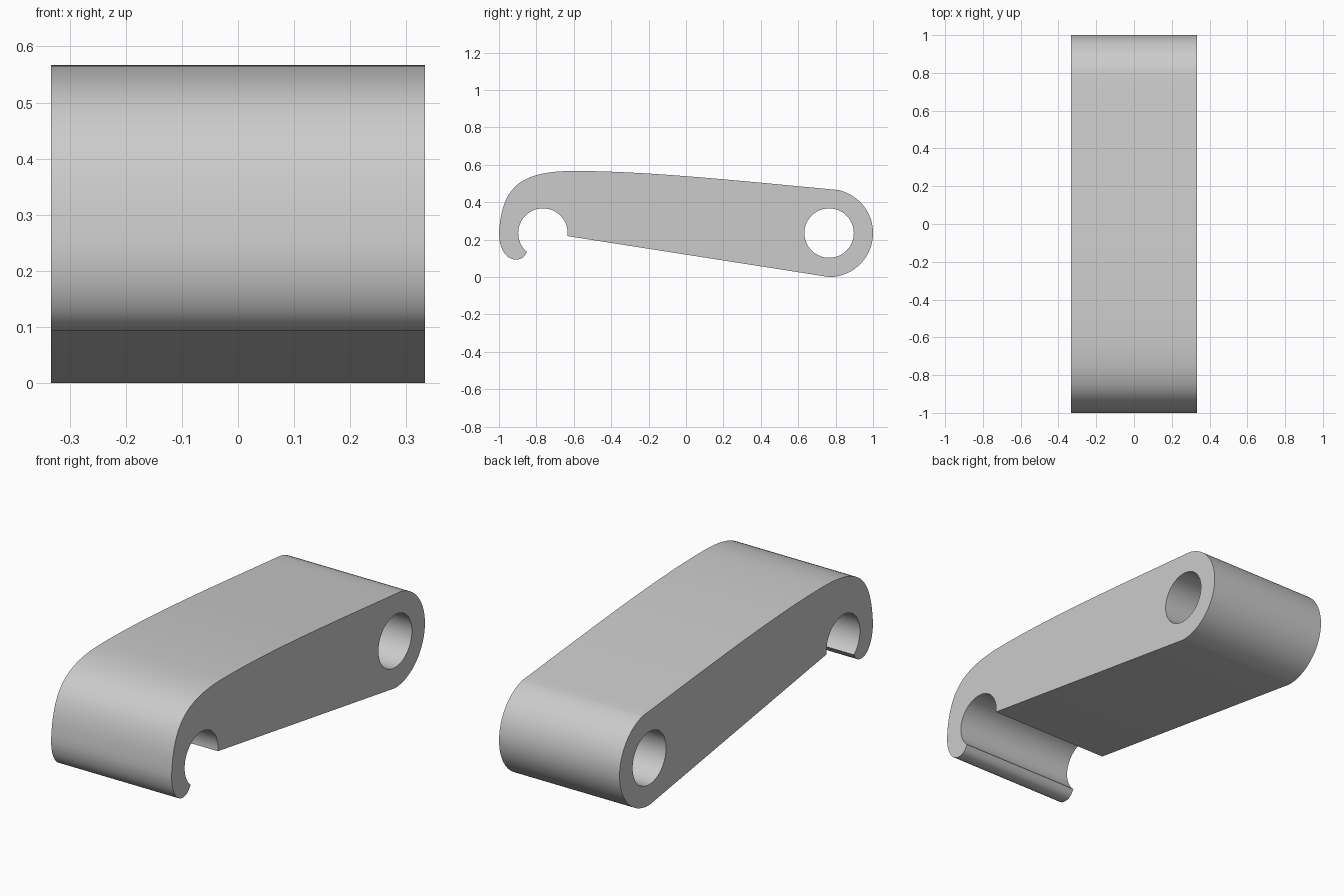
import bpy
import bmesh
from math import cos, sin, radians
from mathutils import Vector
from mathutils.geometry import interpolate_bezier

cube = bpy.data.objects.get("Cube")
if cube:
    bpy.data.objects.remove(cube, do_unlink=True)

HALF_WIDTH = 0.333
AXLE_Z = 0.235
AXLE_Y = 0.765
BORE = 0.132


def arc(y, radius, start, end, count):
    """Points of an arc in the side plane, angles in degrees."""
    angles = [radians(start + (end - start) * i / count) for i in range(count + 1)]
    return [Vector((y + radius * cos(a), AXLE_Z + radius * sin(a))) for a in angles]


def bezier(a, b, c, d, count=24):
    """Curve points without the last one, so that pieces chain together."""
    return [p.to_2d() for p in interpolate_bezier(
        *[Vector((*p, 0)) for p in (a, b, c, d)], count + 1)][:-1]


# Side outline: rounded rear end, gently curved top, nose, hook tip, open bore
nose, crown, tip = (-1, 0.235), (-0.6, 0.567), (-0.91, 0.093)
outline = arc(AXLE_Y, AXLE_Z, -90, 79, 48)
outline += bezier(outline.pop(), (0.3, 0.513), (-0.2, 0.567), crown)
outline += bezier(crown, (-0.9, 0.567), (-0.985, 0.47), nose)
outline += bezier(nose, (-1, 0.15), (-0.96, 0.093), tip, 12)
outline += bezier(tip, (-0.88, 0.093), (-0.865, 0.108), (-0.853, 0.13), 8)
outline += arc(-AXLE_Y, BORE, 230, -7, 48)

# Closed rear bore
hole = arc(AXLE_Y, BORE, 0, 360, 64)[:-1]

# Fill the outline around the bore and extrude across the width
bm = bmesh.new()
edges = []
for loop in (outline, hole):
    verts = [bm.verts.new((-HALF_WIDTH, p.x, p.y)) for p in loop]
    edges += [bm.edges.new((v, verts[i - 1])) for i, v in enumerate(verts)]
bmesh.ops.triangle_fill(bm, edges=edges, use_beauty=True, normal=(-1, 0, 0))
result = bmesh.ops.extrude_face_region(bm, geom=bm.faces[:])
moved = [g for g in result["geom"] if isinstance(g, bmesh.types.BMVert)]
bmesh.ops.translate(bm, verts=moved, vec=(2 * HALF_WIDTH, 0, 0))
bmesh.ops.recalc_face_normals(bm, faces=bm.faces[:])

mesh = bpy.data.meshes.new("hook_link")
bm.to_mesh(mesh)
bm.free()
link = bpy.data.objects.new("hook_link", mesh)
bpy.context.collection.objects.link(link)

# Plain grey
grey = bpy.data.materials.new("light_grey")
grey.use_nodes = True
colour = (0.6, 0.6, 0.6, 1)
grey.diffuse_color = colour
grey.node_tree.nodes["Principled BSDF"].inputs["Base Color"].default_value = colour
mesh.materials.append(grey)

# Smooth curved walls, keeping the rims sharp
bpy.ops.object.select_all(action="DESELECT")
link.select_set(True)
bpy.context.view_layer.objects.active = link
bpy.ops.object.shade_smooth_by_angle(angle=radians(30))
